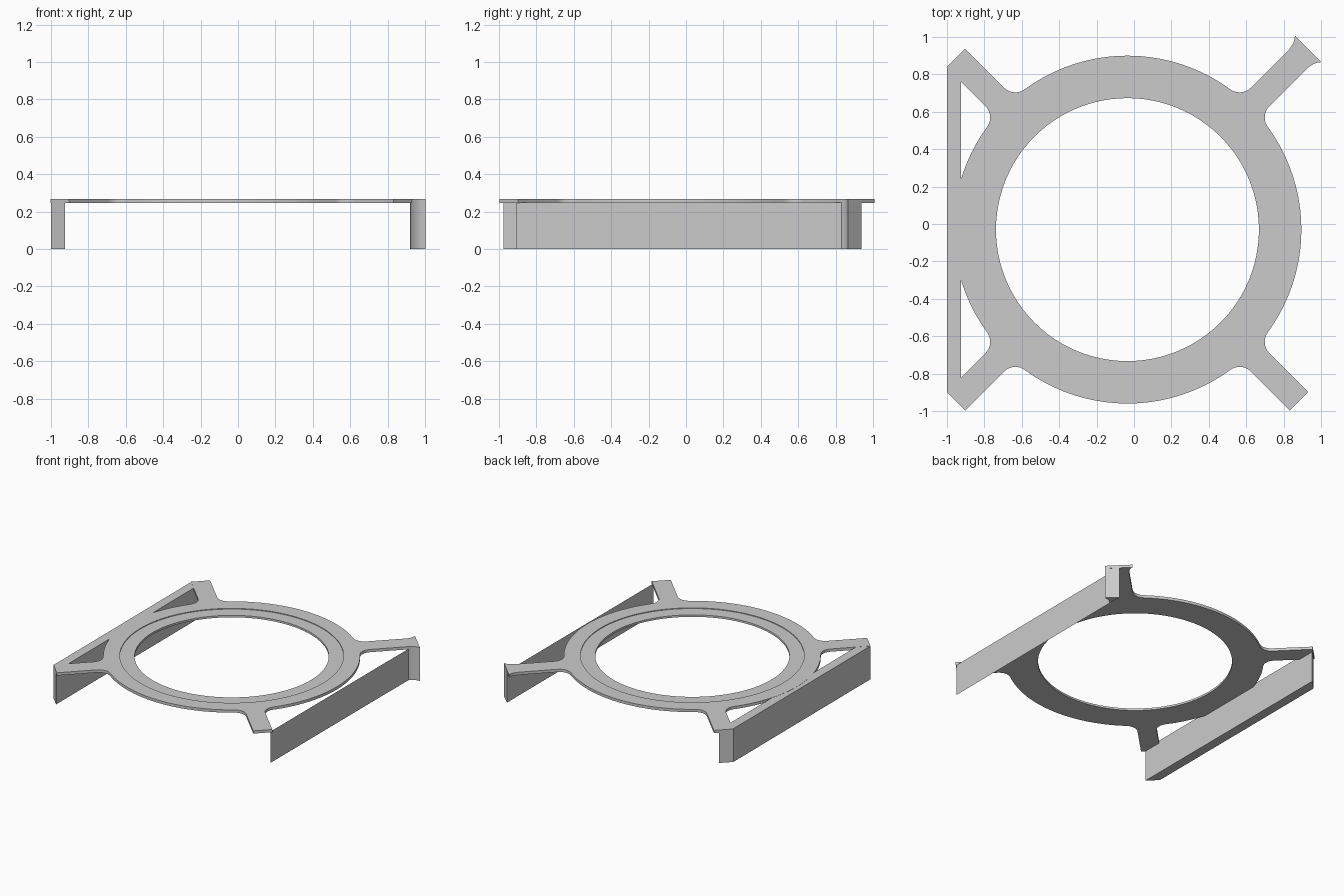
import bpy, bmesh
from math import sin, cos, pi, sqrt, atan2

if "Cube" in bpy.data.objects:
    bpy.data.objects.remove(bpy.data.objects["Cube"])

CX, CY = -0.035, -0.03           # ring centre
R_OUT, R_STEP, R_HOLE = 0.93, 0.81, 0.703
ARM_W, ARM_LEN, FIL = 0.07, 1.297, 0.085
Z_BOT, Z_LEDGE, Z_TOP = 0.245, 0.261, 0.267
FLARE = [(1.295, 0.07), (1.325, 0.076), (1.348, 0.086), (1.366, 0.10)]


def finish(bm, name):
    bmesh.ops.recalc_face_normals(bm, faces=bm.faces)
    mesh = bpy.data.meshes.new(name)
    bm.to_mesh(mesh)
    bm.free()
    ob = bpy.data.objects.new(name, mesh)
    bpy.context.collection.objects.link(ob)
    return ob


def add_loop(bm, pts, z):
    vs = [bm.verts.new((x, y, z)) for x, y in pts]
    es = [bm.edges.new((vs[i], vs[(i + 1) % len(vs)])) for i in range(len(vs))]
    return vs, es


def bridge(bm, a, b):
    n = len(a)
    for i in range(n):
        j = (i + 1) % n
        bm.faces.new((a[i], a[j], b[j], b[i]))


def prism(name, pts, z0, z1):
    bm = bmesh.new()
    lo, _ = add_loop(bm, pts, z0)
    hi, _ = add_loop(bm, pts, z1)
    bridge(bm, lo, hi)
    bm.faces.new(lo)
    bm.faces.new(hi)
    return finish(bm, name)


def to_world(u, v, a):
    return (CX + u * cos(a) - v * sin(a), CY + u * sin(a) + v * cos(a))


def circle(r, n=96):
    return [to_world(r, 0, 2 * pi * i / n) for i in range(n)]


# Outline of the ring with four filleted diagonal arms
fv = ARM_W + FIL
fu = sqrt((R_OUT + FIL) ** 2 - fv ** 2)
half = atan2(fv, fu)


def arm_side(flared):
    pts = []
    t0, t1 = pi + half, 1.5 * pi
    for i in range(9):
        t = t0 + (t1 - t0) * i / 8
        pts.append((fu + FIL * cos(t), fv + FIL * sin(t)))
    return pts + (FLARE if flared else [(ARM_LEN, ARM_W)])


outline = []
for k in range(4):
    a = pi / 4 + k * pi / 2
    side = arm_side(k == 0)
    outline += [to_world(u, -v, a) for u, v in side]
    outline += [to_world(u, v, a) for u, v in reversed(side)]
    span = pi / 2 - 2 * half
    outline += [to_world(R_OUT, 0, a + half + span * i / 20) for i in range(1, 20)]

# Ring plate with shallow recessed ledge around the hole
bm = bmesh.new()
o_top, e_top = add_loop(bm, outline, Z_TOP)
o_bot, e_bot = add_loop(bm, outline, Z_BOT)
s_top, es_top = add_loop(bm, circle(R_STEP), Z_TOP)
s_low, _ = add_loop(bm, circle(R_STEP), Z_LEDGE)
h_top, _ = add_loop(bm, circle(R_HOLE), Z_LEDGE)
h_bot, eh_bot = add_loop(bm, circle(R_HOLE), Z_BOT)
bmesh.ops.triangle_fill(bm, edges=e_top + es_top, use_beauty=True)
bmesh.ops.triangle_fill(bm, edges=e_bot + eh_bot, use_beauty=True)
for a, b in ((o_top, o_bot), (s_top, s_low), (s_low, h_top), (h_top, h_bot)):
    bridge(bm, a, b)
plate = finish(bm, "ring_plate")

# Solid left wall with ends cut at 45 degrees
prism("left_wall", [(-1.0, -0.90), (-0.925, -0.975), (-0.925, 0.905), (-1.0, 0.83)],
      0, Z_TOP - 0.001)

# Corner post under the flared arm
post = [to_world(u, -v, pi / 4) for u, v in FLARE]
post = [(0.925, 0.83)] + post + [(0.925, 0.938)]
corner = prism("corner_post", post, 0, Z_BOT + 0.005)

# Thin right wall sheet
bm = bmesh.new()
bm.faces.new([bm.verts.new(p) for p in ((0.92, -0.905, 0), (0.926, 0.835, 0),
                                        (0.926, 0.835, 0.25), (0.92, -0.905, 0.25))])
finish(bm, "right_wall")

# Smooth curved sides, sharp edges kept
for ob in (plate, corner):
    bpy.ops.object.select_all(action='DESELECT')
    ob.select_set(True)
    bpy.context.view_layer.objects.active = ob
    bpy.ops.object.shade_smooth_by_angle(angle=pi / 6)
